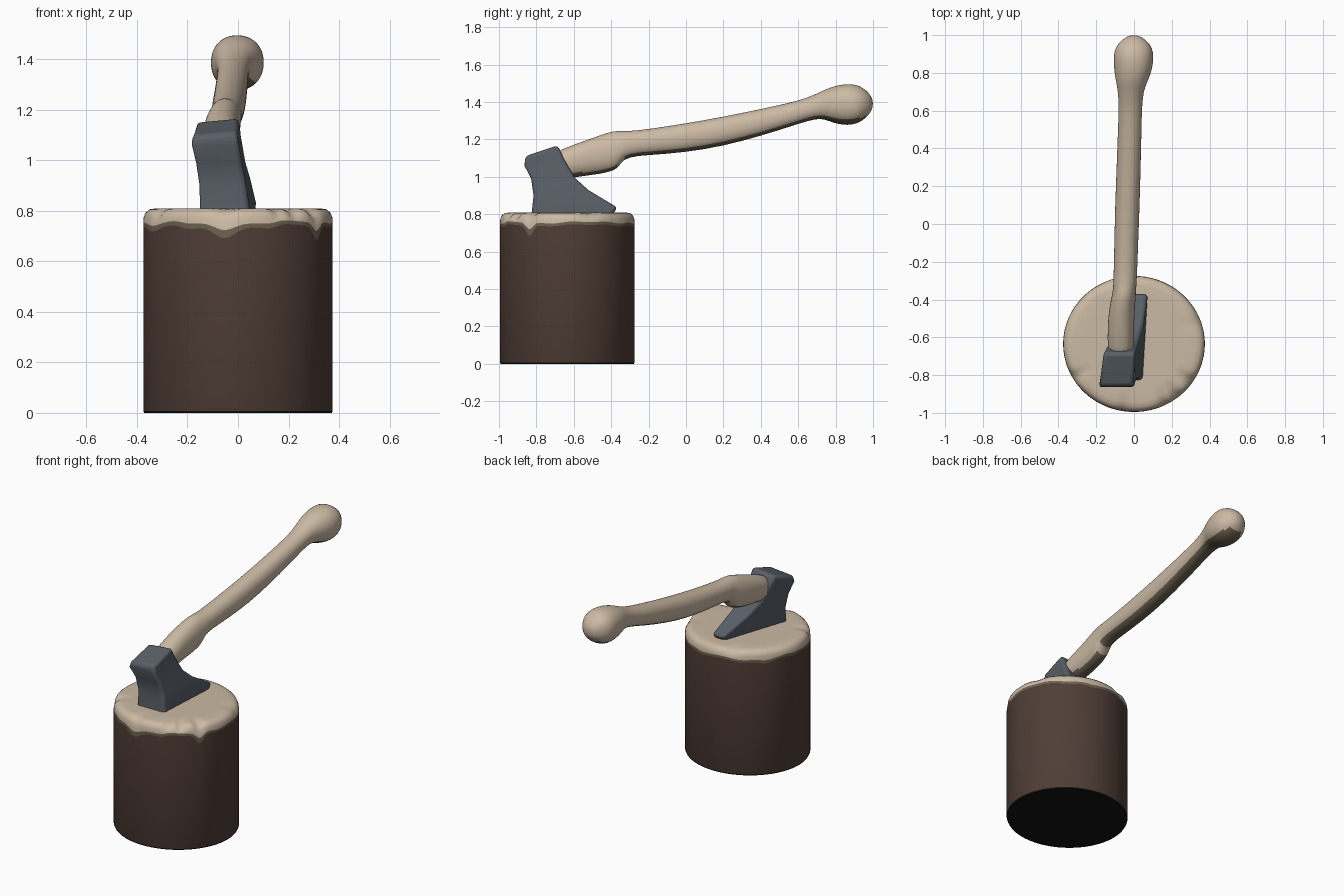
import bpy, bmesh, math
from math import sin, cos, pi, radians

if "Cube" in bpy.data.objects:
    bpy.data.objects.remove(bpy.data.objects["Cube"])


def material(name, rgb):
    m = bpy.data.materials.new(name)
    m.diffuse_color = (*rgb, 1)
    m.use_nodes = True
    m.node_tree.nodes["Principled BSDF"].inputs["Base Color"].default_value = m.diffuse_color
    return m


WOOD = material("pale_wood", (0.60, 0.49, 0.37))
SHADE = material("dark_wood", (0.147, 0.122, 0.08))
BARK = material("brown_bark", (0.080, 0.048, 0.038))
BASE = material("black_base", (0.006, 0.006, 0.006))
STEEL = material("grey_steel", (0.098, 0.114, 0.133))


def loft(name, rings, mats, band_mats=None):
    """Skin closed rings of points, capping both ends."""
    bm = bmesh.new()
    loops = [[bm.verts.new(p) for p in ring] for ring in rings]
    n = len(rings[0])
    for k, (a, b) in enumerate(zip(loops, loops[1:])):
        for i in range(n):
            j = (i + 1) % n
            f = bm.faces.new((a[i], a[j], b[j], b[i]))
            f.material_index = band_mats[k] if band_mats else 0
    first = bm.faces.new(loops[0][::-1])
    last = bm.faces.new(loops[-1])
    if band_mats:
        first.material_index, last.material_index = band_mats[0], band_mats[-1]
    bmesh.ops.recalc_face_normals(bm, faces=bm.faces)
    me = bpy.data.meshes.new(name)
    bm.to_mesh(me)
    bm.free()
    for m in mats:
        me.materials.append(m)
    ob = bpy.data.objects.new(name, me)
    bpy.context.collection.objects.link(ob)
    return ob


def smooth(ob, angle):
    bpy.ops.object.select_all(action='DESELECT')
    ob.select_set(True)
    bpy.context.view_layer.objects.active = ob
    bpy.ops.object.shade_smooth_by_angle(angle=radians(angle))


# Chopping stump: bark sides, ragged dark line and a worn pale top
N = 144
DRIPS = [(-98, 0.05, 9), (-34, 0.06, 5), (-122, 0.018, 9), (-155, 0.022, 10),
         (-70, 0.012, 6), (75, 0.012, 8), (140, 0.015, 8), (170, 0.012, 6)]
CHIPS = [(-98, 0.02, 6), (-52, 0.035, 5), (-34, 0.035, 5), (-64, 0.025, 4),
         (-150, 0.025, 5), (110, 0.015, 7), (20, 0.015, 8)]


def bumps(t, table):
    total = 0
    for a, depth, width in table:
        d = (math.degrees(t) - a + 180) % 360 - 180
        total += depth * math.exp(-(d / width) ** 2)
    return total


def stump_ring(radius, height, chip=0):
    ring = []
    for i in range(N):
        t = 2 * pi * i / N
        drip, worn = bumps(t, DRIPS), bumps(t, CHIPS) * chip
        r = radius - worn
        z = height(t, drip) - worn * 0.4
        ring.append((0.375 * r * cos(t), -0.635 + 0.36 * r * sin(t), z))
    return ring


def bark_top(t, drip):
    return 0.742 + 0.004 * sin(5 * t) + 0.003 * sin(11 * t + 1) - drip


def wood_low(t, drip):
    return bark_top(t, drip) + 0.015 + 0.35 * drip


rings = [stump_ring(0.99, lambda t, d: 0.0),
         stump_ring(1.0, lambda t, d: 0.008),
         stump_ring(1.0, bark_top),
         stump_ring(1.0, wood_low),
         stump_ring(0.995, lambda t, d: 0.776, 0.5),
         stump_ring(0.975, lambda t, d: 0.793, 1.0),
         stump_ring(0.935, lambda t, d: 0.806, 1.0),
         stump_ring(0.86, lambda t, d: 0.81, 0.6),
         stump_ring(0.70, lambda t, d: 0.81)]
stump = loft("chopping_stump", rings, [BASE, BARK, SHADE, WOOD],
             [0, 1, 2, 3, 3, 3, 3, 3])
smooth(stump, 40)

# Handle: (y, bottom z, top z, left x, right x)
SECTIONS = [
    (-0.72, 1.01, 1.12, -0.125, -0.02), (-0.66, 0.985, 1.15, -0.14, 0.0),
    (-0.55, 1.005, 1.19, -0.14, 0.0), (-0.46, 1.015, 1.222, -0.133, 0.003),
    (-0.40, 1.03, 1.242, -0.122, 0.008), (-0.365, 1.045, 1.246, -0.114, 0.01),
    (-0.335, 1.095, 1.245, -0.11, 0.012), (-0.27, 1.113, 1.246, -0.108, 0.016),
    (-0.1, 1.122, 1.27, -0.104, 0.022), (0.1, 1.145, 1.303, -0.1, 0.03),
    (0.3, 1.19, 1.341, -0.092, 0.035), (0.5, 1.25, 1.384, -0.085, 0.04),
    (0.62, 1.29, 1.412, -0.08, 0.042), (0.70, 1.312, 1.445, -0.085, 0.05),
    (0.745, 1.307, 1.468, -0.093, 0.067), (0.79, 1.288, 1.484, -0.102, 0.087),
    (0.84, 1.277, 1.495, -0.107, 0.1), (0.89, 1.278, 1.497, -0.108, 0.104),
    (0.93, 1.292, 1.486, -0.1, 0.097), (0.965, 1.318, 1.462, -0.076, 0.073),
    (0.987, 1.345, 1.436, -0.047, 0.045), (0.999, 1.372, 1.41, -0.02, 0.018)]


def oval(y, z0, z1, x0, x1, sides=40, power=0.92):
    ring = []
    for i in range(sides):
        t = 2 * pi * i / sides
        c = math.copysign(abs(cos(t)) ** power, cos(t))
        s = math.copysign(abs(sin(t)) ** power, sin(t))
        ring.append(((x0 + x1) / 2 + (x1 - x0) / 2 * c, y,
                     (z0 + z1) / 2 + (z1 - z0) / 2 * s))
    return ring


handle = loft("axe_handle", [oval(*s) for s in SECTIONS], [WOOD, SHADE])
for p in handle.data.polygons:          # darker underside
    if p.normal.z < -0.66:
        p.material_index = 1
sub = handle.modifiers.new("Smooth", 'SUBSURF')
sub.levels = sub.render_levels = 1
smooth(handle, 60)

# Axe head: (front y, z, left x, right x, back y, z, left x, right x)
HEAD = [
    (-0.825, 0.77, -0.155, 0.045, -0.42, 0.77, -0.01, 0.07),
    (-0.825, 0.81, -0.156, 0.045, -0.365, 0.835, -0.008, 0.072),
    (-0.815, 0.90, -0.157, 0.032, -0.52, 0.928, -0.075, 0.05),
    (-0.828, 0.99, -0.170, 0.015, -0.595, 0.995, -0.115, 0.03),
    (-0.864, 1.06, -0.186, 0.002, -0.655, 1.10, -0.150, 0.012),
    (-0.858, 1.105, -0.178, -0.005, -0.685, 1.170, -0.165, 0.005)]
rings = []
for k, (fy, fz, fl, fr, by, bz, bl, br) in enumerate(HEAD):
    tilt = 0.008 if k == len(HEAD) - 1 else 0
    rings.append([(fl, fy, fz - tilt), (fr, fy, fz + tilt),
                  (br, by, bz), (bl, by, bz - 2 * tilt)])
head = loft("axe_head", rings, [STEEL])
bev = head.modifiers.new("Bevel", 'BEVEL')
bev.width, bev.segments = 0.018, 3
bev.limit_method, bev.angle_limit = 'ANGLE', radians(40)
smooth(head, 50)
